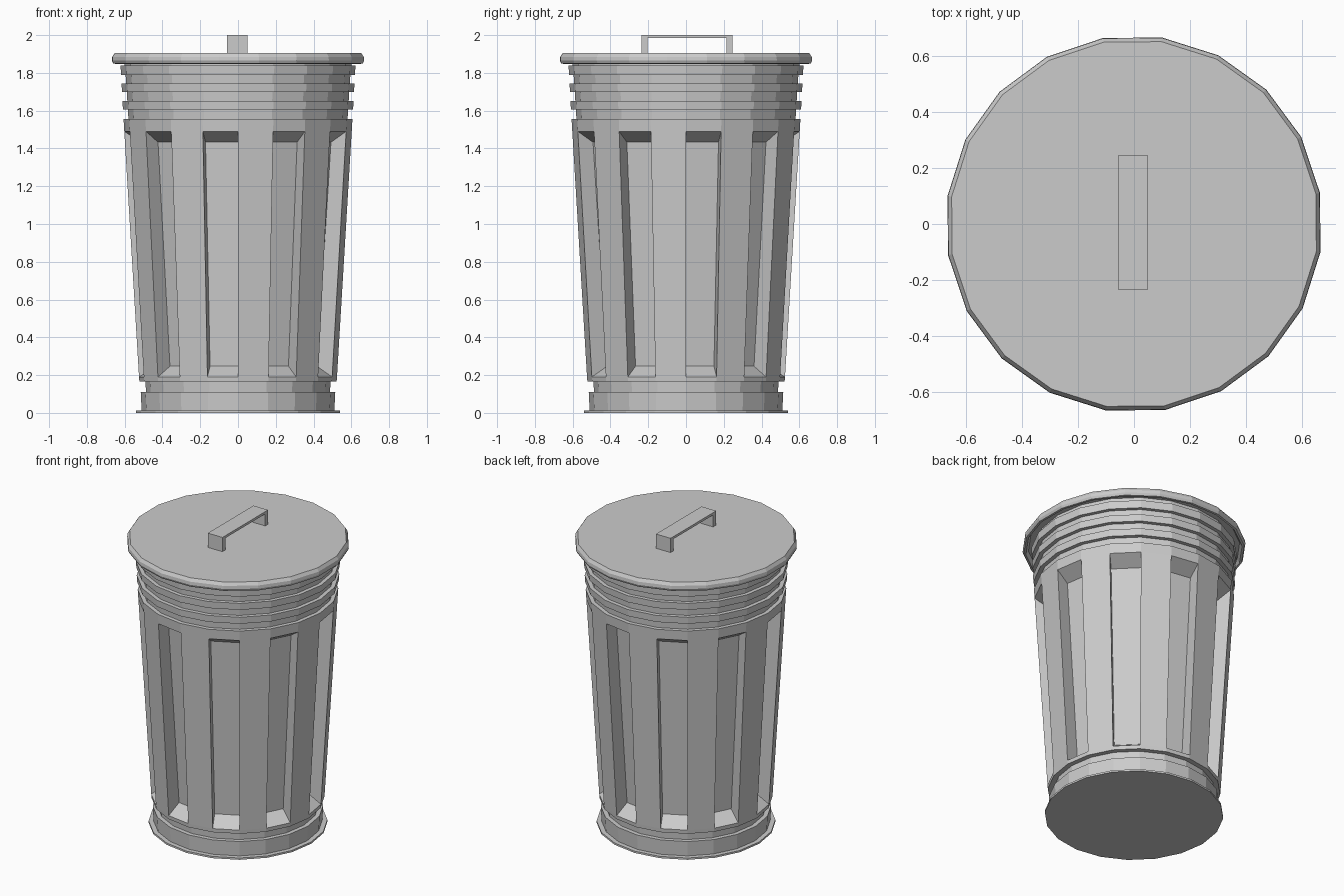
import bpy, bmesh, math
from mathutils import Vector

if "Cube" in bpy.data.objects:
    bpy.data.objects.remove(bpy.data.objects["Cube"])

SIDES = 20


def finish(bm, name):
    bmesh.ops.recalc_face_normals(bm, faces=bm.faces)
    mesh = bpy.data.meshes.new(name)
    bm.to_mesh(mesh)
    bm.free()
    obj = bpy.data.objects.new(name, mesh)
    bpy.context.collection.objects.link(obj)
    return obj


def lathe(profile, turn=0.0):
    """Revolve (radius, z) points into a capped low-poly solid; also return the face rows."""
    bm = bmesh.new()
    angles = [math.radians(turn + 360 / SIDES * i) for i in range(SIDES)]
    rings = [[bm.verts.new((r * math.cos(a), r * math.sin(a), z)) for a in angles]
             for r, z in profile]
    rows = []
    for lo, hi in zip(rings, rings[1:]):
        rows.append([bm.faces.new((lo[i], lo[(i + 1) % SIDES], hi[(i + 1) % SIDES], hi[i]))
                     for i in range(SIDES)])
    bm.faces.new(rings[0][::-1])
    bm.faces.new(rings[-1])
    return bm, rows


# Can: foot flange, stepped base, tapered wall, ribbed neck
can_profile = [
    (0.54, 0.0), (0.54, 0.012), (0.51, 0.012), (0.515, 0.11),
    (0.487, 0.11), (0.49, 0.165), (0.522, 0.165),
    (0.524, 0.19), (0.602, 1.49), (0.606, 1.555),
    (0.58, 1.555), (0.583, 1.605), (0.609, 1.605), (0.612, 1.65),
    (0.586, 1.65), (0.589, 1.70), (0.614, 1.70), (0.617, 1.745),
    (0.592, 1.745), (0.595, 1.79), (0.619, 1.79), (0.622, 1.84),
    (0.60, 1.84), (0.60, 1.875),
]
bm, rows = lathe(can_profile)
wall_row = rows[7]

# Recessed panels on every other wall face
DEPTH, SLOPE = 0.09, 0.057
for face in bmesh.ops.extrude_discrete_faces(bm, faces=wall_row[::2])["faces"]:
    mid = face.calc_center_median()
    inward = -Vector((mid.x, mid.y, 0)).normalized() * DEPTH
    for v in face.verts:
        v.co += inward
        v.co.z += SLOPE if v.co.z < mid.z else -SLOPE
finish(bm, "can_body")

# Lid: bevelled disc with a hollow underside, turned half a facet
lid_profile = [(0.64, 1.872), (0.655, 1.848), (0.668, 1.85), (0.675, 1.865),
               (0.673, 1.885), (0.66, 1.905)]
bm, _ = lathe(lid_profile, turn=9.45)
finish(bm, "lid")

# Handle: flat strap bent into a bridge, extruded across x
outline = [(-0.235, 1.90), (-0.235, 2.0), (0.245, 2.0), (0.245, 1.90),
           (0.215, 1.90), (0.215, 1.984), (-0.203, 1.984), (-0.203, 1.90)]
bm = bmesh.new()
face = bm.faces.new([bm.verts.new((-0.058, y, z)) for y, z in outline])
ext = bmesh.ops.extrude_face_region(bm, geom=[face])["geom"]
bmesh.ops.translate(bm, vec=(0.108, 0, 0),
                    verts=[g for g in ext if isinstance(g, bmesh.types.BMVert)])
finish(bm, "lid_handle")
